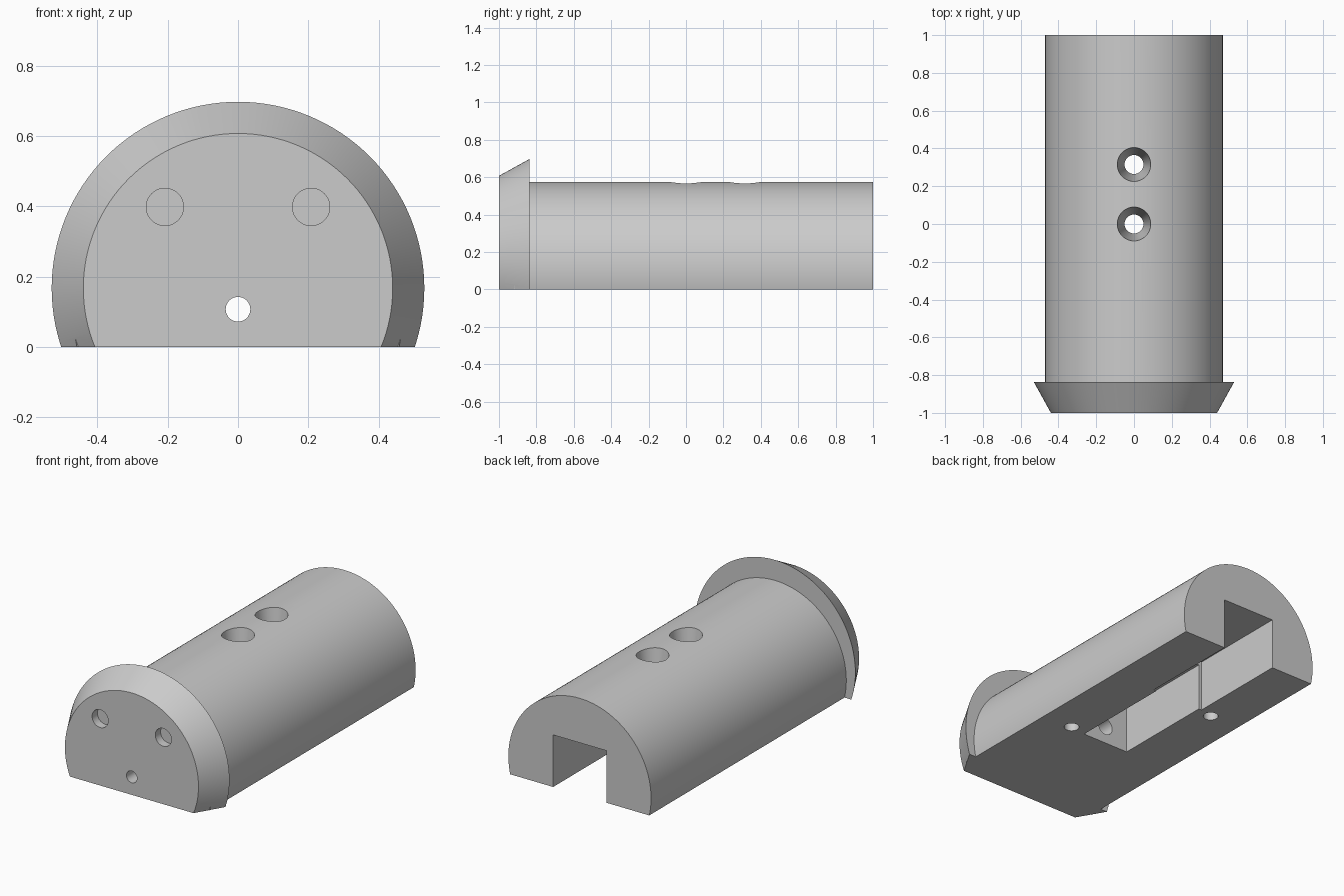
import bpy
import math

cube = bpy.data.objects.get("Cube")
if cube:
    bpy.data.objects.remove(cube, do_unlink=True)

grey = bpy.data.materials.new("light_grey")
grey.use_nodes = True
colour = (0.6, 0.6, 0.6, 1)
grey.diffuse_color = colour
grey.node_tree.nodes["Principled BSDF"].inputs["Base Color"].default_value = colour


def round_part(name, start, end, r_start, r_end, sides=48):
    """Cylinder or cone frustum running from start to end along y or z."""
    length = sum(b - a for a, b in zip(start, end))
    along_y = start[1] != end[1]
    bpy.ops.mesh.primitive_cone_add(
        vertices=sides, radius1=r_start, radius2=r_end, depth=length,
        location=[(a + b) / 2 for a, b in zip(start, end)],
        rotation=(-math.pi / 2 if along_y else 0, 0, 0))
    part = bpy.context.object
    part.name = name
    bpy.ops.object.transform_apply(location=True, rotation=True, scale=True)
    return part


def box(name, low, high):
    bpy.ops.mesh.primitive_cube_add(size=1, location=[(a + b) / 2 for a, b in zip(low, high)])
    part = bpy.context.object
    part.name = name
    part.scale = [b - a for a, b in zip(low, high)]
    bpy.ops.object.transform_apply(location=True, rotation=True, scale=True)
    return part


def combine(target, tool, operation):
    tool.hide_render = True
    bpy.context.view_layer.objects.active = target
    mod = target.modifiers.new(operation.lower(), "BOOLEAN")
    mod.operation = operation
    mod.solver = "EXACT"
    mod.object = tool
    bpy.ops.object.modifier_apply(modifier=mod.name)
    bpy.data.objects.remove(tool, do_unlink=True)


# Rounded body with a tapered end flange
FLANGE_BACK = -0.837
body = round_part("slotted_body", (0, -0.92, 0.105), (0, 1, 0.105), 0.47, 0.47, 128)
flange = round_part("flange", (0, -1, 0.167), (0, FLANGE_BACK, 0.167), 0.44, 0.53, 128)
combine(body, flange, "UNION")

# Flat underside
combine(body, box("underside_cutter", (-1, -2, -1), (1, 2, 0)), "DIFFERENCE")

# Stepped slot, open at the back and below
combine(body, box("wide_slot", (-0.175, 0.38, -0.1), (0.175, 1.1, 0.31)), "DIFFERENCE")
combine(body, box("narrow_slot", (-0.156, -0.25, -0.1), (0.156, 0.5, 0.285)), "DIFFERENCE")

# Tapered holes from the top into the slot
for y in (0, 0.315):
    combine(body, round_part("top_hole", (0, y, 0.27), (0, y, 0.6), 0.048, 0.093), "DIFFERENCE")

# Shallow round recesses in the front face
for side in (-1, 1):
    x = side * 0.208
    combine(body, round_part("front_recess", (x, -1.1, 0.398), (x, -0.95, 0.398), 0.053, 0.053),
            "DIFFERENCE")

# Cable hole from the front, wider where it reaches the slot
combine(body, round_part("front_hole", (0, -1.1, 0.107), (0, -0.2, 0.107), 0.035, 0.035), "DIFFERENCE")
combine(body, round_part("inner_hole", (0, -0.6, 0.107), (0, -0.2, 0.107), 0.05, 0.05), "DIFFERENCE")

# Blind screw holes in the underside, diagonally opposite
for x, y in ((0.26, -0.235), (-0.26, 0.36)):
    combine(body, round_part("screw_hole", (x, y, -0.1), (x, y, 0.2), 0.042, 0.042), "DIFFERENCE")

# Finish
body.data.materials.clear()
body.data.materials.append(grey)
for face in body.data.polygons:
    face.material_index = 0
bpy.ops.object.select_all(action="DESELECT")
body.select_set(True)
bpy.context.view_layer.objects.active = body
bpy.ops.object.shade_smooth_by_angle(angle=math.radians(25))
